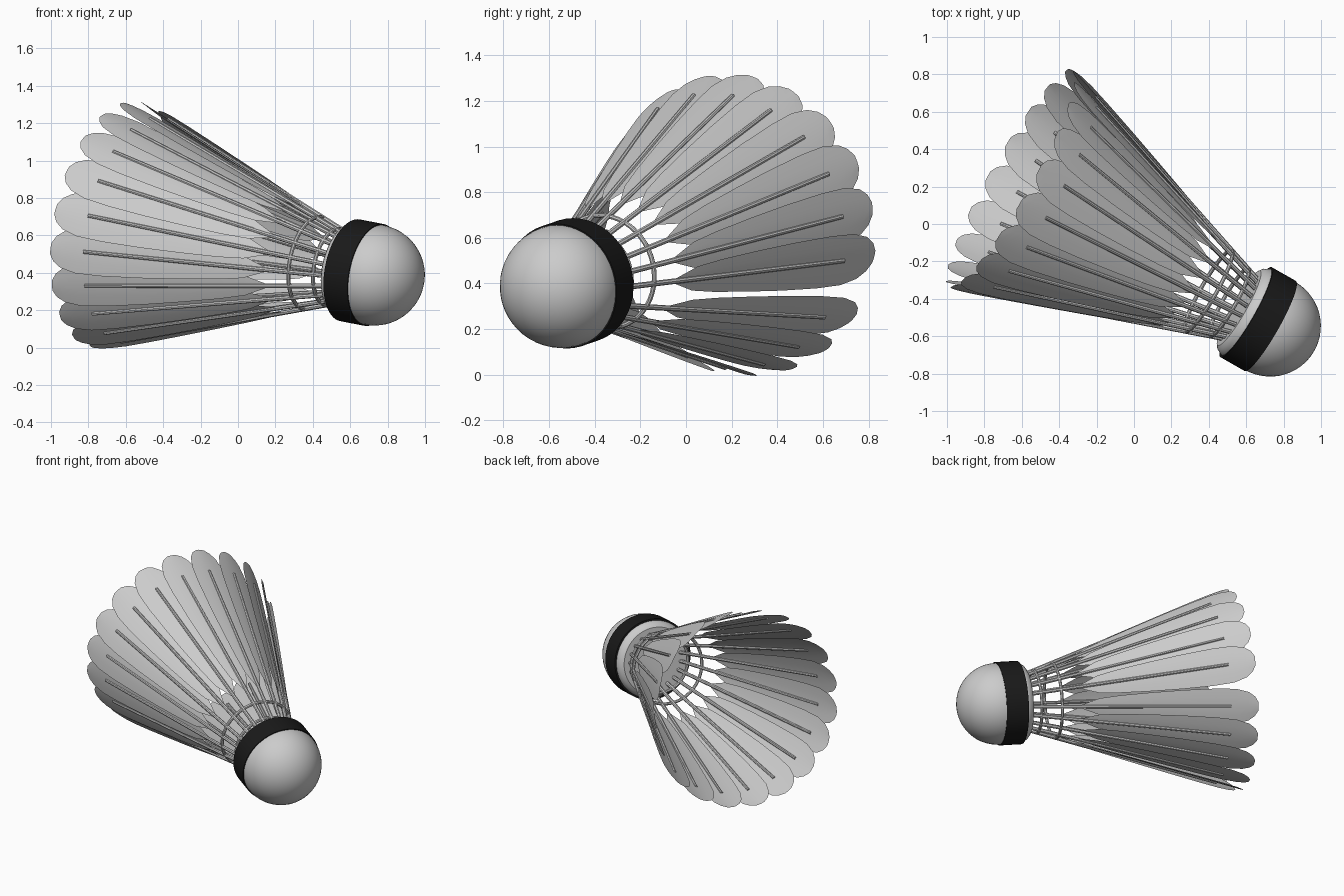
import bpy, bmesh, math
from mathutils import Vector, Matrix

if "Cube" in bpy.data.objects:
    bpy.data.objects.remove(bpy.data.objects["Cube"])

# Local frame: W runs along the axis from head to skirt, U and V across it
O = Vector((0.728, -0.545, 0.388))
W = Vector((-0.857, 0.489, 0.167)).normalized()
U = Vector((0, 0, 1)).cross(W).normalized() * -1
V = W.cross(U).normalized()
if V.z < 0:
    V = -V
N = 19
ANGLES = [math.radians(-12.5 + 18.53 * i) for i in range(N)]


def pos(r, a, t):
    return O + W * t + U * (r * math.cos(a)) + V * (r * math.sin(a))


def stem_r(t):
    return 0.25 + 0.338 * (t - 0.385)


def finish(bm, name, mat=None, smooth=35):
    bmesh.ops.recalc_face_normals(bm, faces=bm.faces)
    me = bpy.data.meshes.new(name)
    bm.to_mesh(me)
    bm.free()
    ob = bpy.data.objects.new(name, me)
    bpy.context.collection.objects.link(ob)
    if mat:
        me.materials.append(mat)
    bpy.ops.object.select_all(action='DESELECT')
    ob.select_set(True)
    bpy.context.view_layer.objects.active = ob
    bpy.ops.object.shade_smooth_by_angle(angle=math.radians(smooth))
    return ob


def lathe(name, profile, closed=False, seg=48, mat=None):
    bm = bmesh.new()
    rings = [[bm.verts.new(pos(r, 2 * math.pi * k / seg, t)) for k in range(seg)]
             for t, r in profile]
    pairs = list(zip(rings, rings[1:]))
    if closed:
        pairs.append((rings[-1], rings[0]))
    for p, q in pairs:
        for k in range(seg):
            j = (k + 1) % seg
            bm.faces.new((p[k], p[j], q[j], q[k]))
    bmesh.ops.remove_doubles(bm, verts=bm.verts, dist=1e-5)
    return finish(bm, name, mat)


# Rounded cork head
R = 0.271
dome = [(-R * math.cos(i * math.pi / 28), R * math.sin(i * math.pi / 28)) for i in range(15)]
lathe("cork_head", dome + [(0.15, 0.265), (0.18, 0.25), (0.195, 0.23), (0.195, 0)])

# Black band around the cork
black = bpy.data.materials.new("black")
black.diffuse_color = (0.01, 0.01, 0.01, 1)
black.use_nodes = True
black.node_tree.nodes["Principled BSDF"].inputs["Base Color"].default_value = black.diffuse_color
lathe("head_band", [(0.0, 0.268), (0.0, 0.277), (0.15, 0.277), (0.15, 0.262)], True, mat=black)

# Two binding threads
for name, t in (("front_thread", 0.257), ("rear_thread", 0.385)):
    c = [(t + 0.011 * math.cos(k * math.pi / 4), stem_r(t) + 0.011 * math.sin(k * math.pi / 4))
         for k in range(8)]
    lathe(name, c, True)

# Quills and feather vanes
VANE = [(0.49, 0.006), (0.55, 0.03), (0.62, 0.058), (0.75, 0.078), (0.95, 0.098),
        (1.15, 0.114), (1.35, 0.124), (1.48, 0.122), (1.56, 0.1), (1.6, 0.068), (1.62, 0.03)]
quills, vanes = bmesh.new(), bmesh.new()
for a in ANGLES:
    p, q = pos(stem_r(0.17), a, 0.17), pos(stem_r(1.45), a, 1.45)
    rot = (q - p).to_track_quat('Z', 'Y').to_matrix().to_4x4()
    bmesh.ops.create_cone(quills, cap_ends=True, segments=8, radius1=0.013, radius2=0.01,
                          depth=(q - p).length, matrix=Matrix.Translation((p + q) / 2) @ rot)
    side = V * math.cos(a) - U * math.sin(a)
    out = U * math.cos(a) + V * math.sin(a)
    lean = math.radians(9)
    across = side * math.cos(lean) + out * math.sin(lean)
    rows = []
    for t, w in VANE:
        c = pos(stem_r(t), a, t)
        rows.append([vanes.verts.new(c + across * (w * s) - out * (0.08 * w * s * s))
                     for s in (-1, -0.5, 0, 0.5, 1)])
    for m, n in zip(rows, rows[1:]):
        for k in range(4):
            vanes.faces.new((m[k], m[k + 1], n[k + 1], n[k]))
finish(quills, "quills")
finish(vanes, "feather_vanes")
